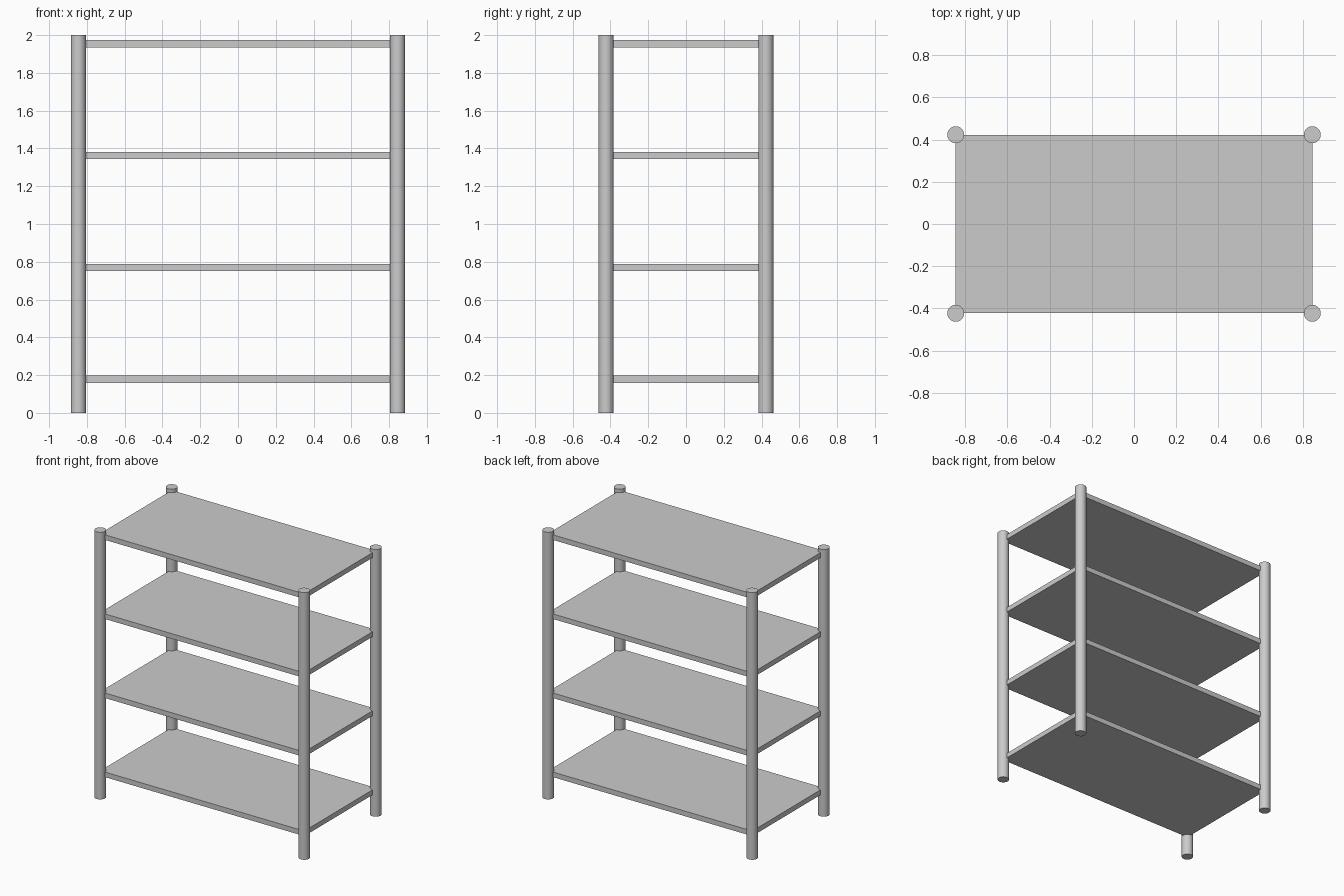
import bpy

# Remove the default cube
cube = bpy.data.objects.get("Cube")
if cube:
    bpy.data.objects.remove(cube, do_unlink=True)

HALF_X, HALF_Y = 0.845, 0.423      # post centres, also the shelf corners
HEIGHT, POST_RADIUS = 2.0, 0.04
SHELF_THICKNESS = 0.038
SHELF_BOTTOM, SHELF_STEP = 0.178, 0.592

# Single grey metal
metal = bpy.data.materials.new("grey_metal")
metal.use_nodes = True
colour = (0.6, 0.6, 0.6, 1.0)
metal.diffuse_color = colour
metal.node_tree.nodes["Principled BSDF"].inputs["Base Color"].default_value = colour


def finish(name):
    obj = bpy.context.object
    obj.name = obj.data.name = name
    obj.data.materials.append(metal)
    return obj


# Round corner posts
for side, sx in (("left", 1), ("right", -1)):
    for end, sy in (("front", -1), ("back", 1)):
        bpy.ops.mesh.primitive_cylinder_add(
            vertices=32, radius=POST_RADIUS, depth=HEIGHT,
            location=(sx * HALF_X, sy * HALF_Y, HEIGHT / 2))
        finish(f"{end}_{side}_post")
        bpy.ops.object.shade_smooth_by_angle()

# Flat shelves reaching the post centres
for i, level in enumerate(("bottom", "lower_middle", "upper_middle", "top")):
    bpy.ops.mesh.primitive_cube_add(
        size=1, location=(0, 0, SHELF_BOTTOM + i * SHELF_STEP))
    shelf = finish(f"{level}_shelf")
    shelf.scale = (2 * HALF_X, 2 * HALF_Y, SHELF_THICKNESS)
    bpy.ops.object.transform_apply(location=False, rotation=False, scale=True)
